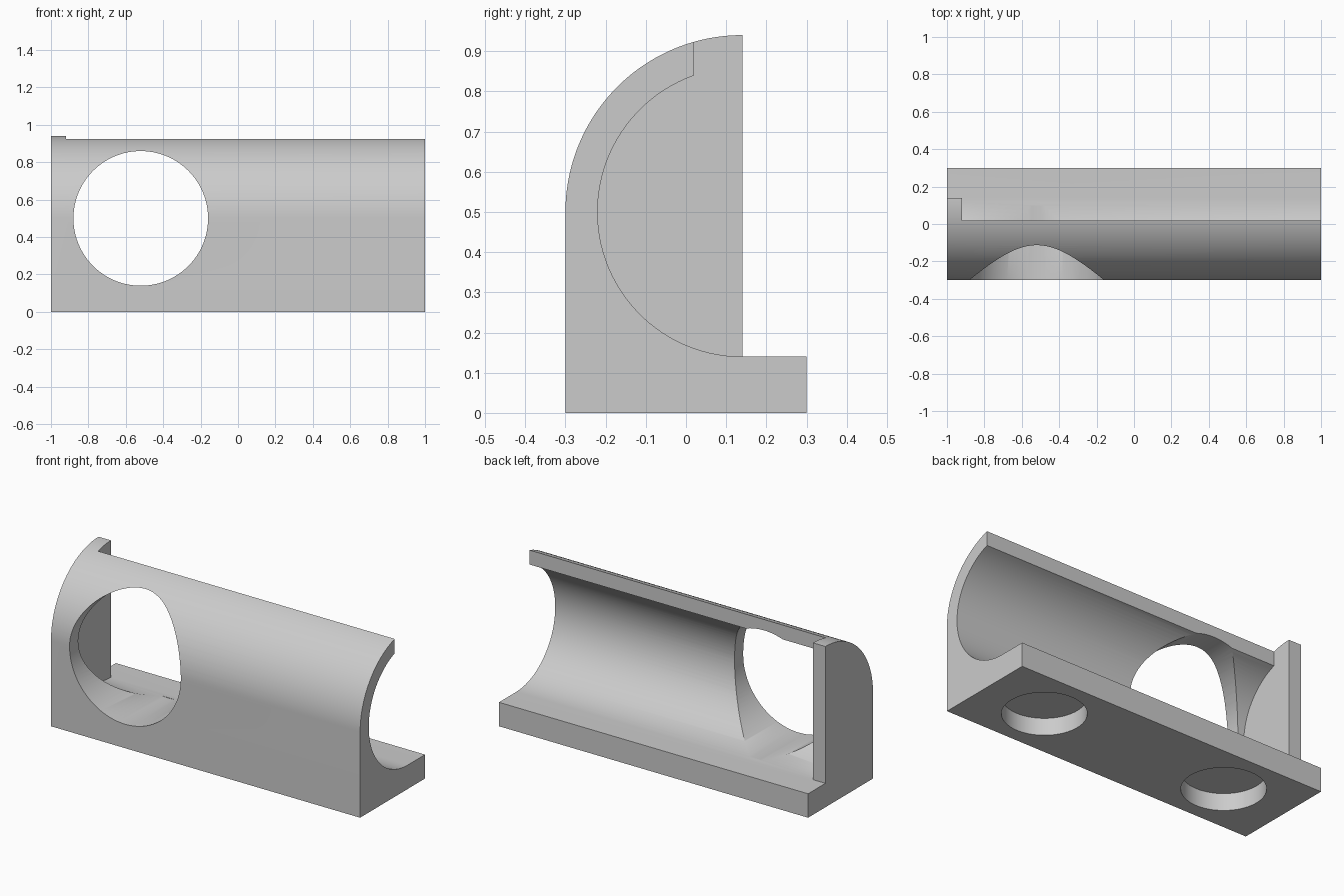
import bpy, bmesh, math
from mathutils import Matrix

old = bpy.data.objects.get("Cube")
if old:
    bpy.data.objects.remove(old, do_unlink=True)

# Shared bore axis (y, z) and radii
CY, CZ = 0.14, 0.5
R_OUT, R_IN = 0.44, 0.36
FLOOR, LIP = 0.14, 0.02

grey = bpy.data.materials.new("plain grey")
grey.use_nodes = True
grey.diffuse_color = (0.6, 0.6, 0.6, 1)
grey.node_tree.nodes["Principled BSDF"].inputs["Base Color"].default_value = (0.6, 0.6, 0.6, 1)


def make_object(name, bm):
    bmesh.ops.recalc_face_normals(bm, faces=bm.faces[:])
    mesh = bpy.data.meshes.new(name)
    bm.to_mesh(mesh)
    bm.free()
    mesh.materials.append(grey)
    ob = bpy.data.objects.new(name, mesh)
    bpy.context.collection.objects.link(ob)
    return ob


def extrude_x(name, profile, x0, x1):
    bm = bmesh.new()
    face = bm.faces.new([bm.verts.new((x0, y, z)) for y, z in profile])
    new = bmesh.ops.extrude_face_region(bm, geom=[face])["geom"]
    bmesh.ops.translate(bm, vec=(x1 - x0, 0, 0),
                        verts=[v for v in new if isinstance(v, bmesh.types.BMVert)])
    return make_object(name, bm)


def cylinder(name, radius, depth, matrix):
    bm = bmesh.new()
    bmesh.ops.create_cone(bm, cap_ends=True, segments=96, radius1=radius,
                          radius2=radius, depth=depth, matrix=matrix)
    return make_object(name, bm)


def arc(radius, a0, a1, n=48):
    return [(CY + radius * math.cos(a0 + (a1 - a0) * i / n),
             CZ + radius * math.sin(a0 + (a1 - a0) * i / n)) for i in range(n + 1)]


def cut(target, cutter):
    cutter.hide_render = True
    mod = target.modifiers.new("cut", "BOOLEAN")
    mod.operation, mod.solver, mod.object = "DIFFERENCE", "EXACT", cutter
    bpy.context.view_layer.objects.active = target
    bpy.ops.object.modifier_apply(modifier=mod.name)
    bpy.data.objects.remove(cutter, do_unlink=True)


# Solid bracket: end wall profile with a projecting foot
outline = [(-0.3, 0), (0.3, 0), (0.3, FLOOR), (CY, FLOOR)]
outline += arc(R_OUT, math.pi / 2, math.pi)
bracket = extrude_x("curved_bracket", outline, -1, 1)

# Trough, leaving the end wall in place
lip_angle = math.acos((LIP - CY) / R_IN)
trough = arc(R_IN, lip_angle, math.pi * 1.5)
trough += [(0.4, FLOOR), (0.4, 1.1), (LIP, 1.1)]
cut(bracket, extrude_x("trough_cutter", trough, -0.92, 1.1))

# Large round opening through the front wall
cut(bracket, cylinder("opening_cutter", R_IN, 0.6,
                      Matrix.Translation((-0.52, -0.2, CZ)) @ Matrix.Rotation(math.pi / 2, 4, "X")))

# Two blind round recesses under the base
for side in (-1, 1):
    cut(bracket, cylinder("recess_cutter", 0.22, 0.2, Matrix.Translation((side * 0.6, 0, 0))))

bpy.ops.object.select_all(action="DESELECT")
bracket.select_set(True)
bpy.context.view_layer.objects.active = bracket
bpy.ops.object.shade_smooth_by_angle(angle=math.radians(30))
